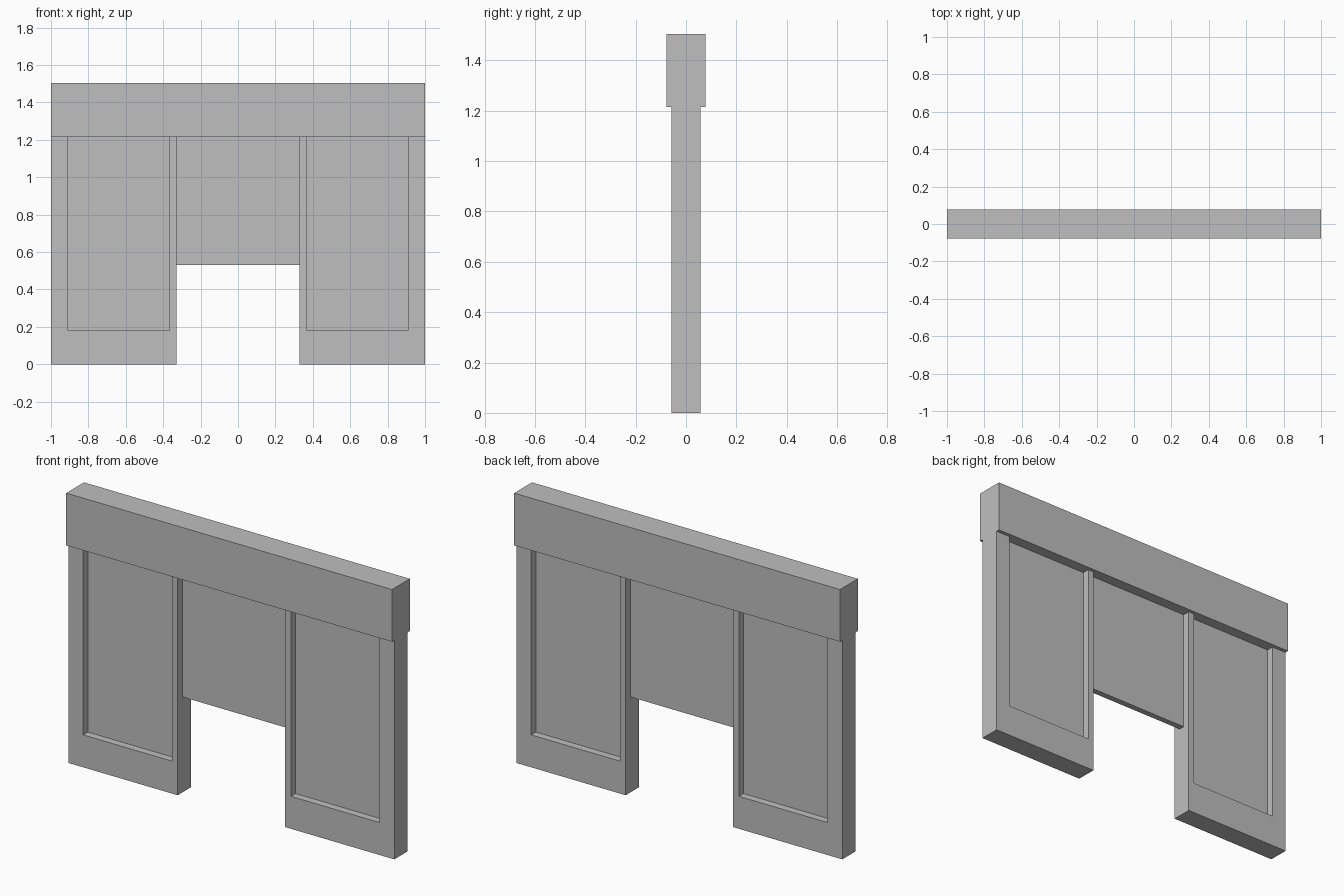
import bpy
import bmesh

cube = bpy.data.objects.get("Cube")
if cube:
    bpy.data.objects.remove(cube, do_unlink=True)

# One plain grey for the whole wall
grey = bpy.data.materials.new("plain grey")
grey.use_nodes = True
colour = (0.52, 0.52, 0.52, 1)
grey.diffuse_color = colour
grey.node_tree.nodes["Principled BSDF"].inputs["Base Color"].default_value = colour

CAP_BOTTOM, CAP_TOP = 1.215, 1.505
OUTER, INNER = 1.0, 0.33           # pier edges
PANEL_OUT, PANEL_IN = 0.91, 0.365  # recess edges
PANEL_LOW, DOOR_TOP = 0.18, 0.53


def slab(name, outline, half_depth, mirror=False):
    """Extrude an x-z outline evenly to front and back."""
    bm = bmesh.new()
    face = bm.faces.new([bm.verts.new((x, -half_depth, z)) for x, z in outline])
    grown = bmesh.ops.extrude_face_region(bm, geom=[face])["geom"]
    verts = [v for v in grown if isinstance(v, bmesh.types.BMVert)]
    bmesh.ops.translate(bm, verts=verts, vec=(0, 2 * half_depth, 0))
    bmesh.ops.recalc_face_normals(bm, faces=bm.faces)
    mesh = bpy.data.meshes.new(name)
    bm.to_mesh(mesh)
    bm.free()
    mesh.materials.append(grey)
    obj = bpy.data.objects.new(name, mesh)
    bpy.context.collection.objects.link(obj)
    if mirror:
        obj.modifiers.new("mirror", "MIRROR").use_mirror_merge = False
    return obj


def rect(x0, x1, z0, z1):
    return [(x0, z0), (x1, z0), (x1, z1), (x0, z1)]


# Top beam, slightly proud of the wall on both faces
slab("top_beam", rect(-OUTER, OUTER, CAP_BOTTOM, CAP_TOP), 0.078)

# U-shaped pier frames, open under the beam
slab("pier_frames", [
    (INNER, 0), (OUTER, 0), (OUTER, CAP_BOTTOM), (PANEL_OUT, CAP_BOTTOM),
    (PANEL_OUT, PANEL_LOW), (PANEL_IN, PANEL_LOW),
    (PANEL_IN, CAP_BOTTOM), (INNER, CAP_BOTTOM)], 0.058, mirror=True)

# Thin panels recessed on both faces
slab("pier_panels", rect(PANEL_IN, PANEL_OUT, PANEL_LOW, CAP_BOTTOM), 0.017, mirror=True)
slab("doorway_panel", rect(-INNER, INNER, DOOR_TOP, CAP_BOTTOM), 0.017)
